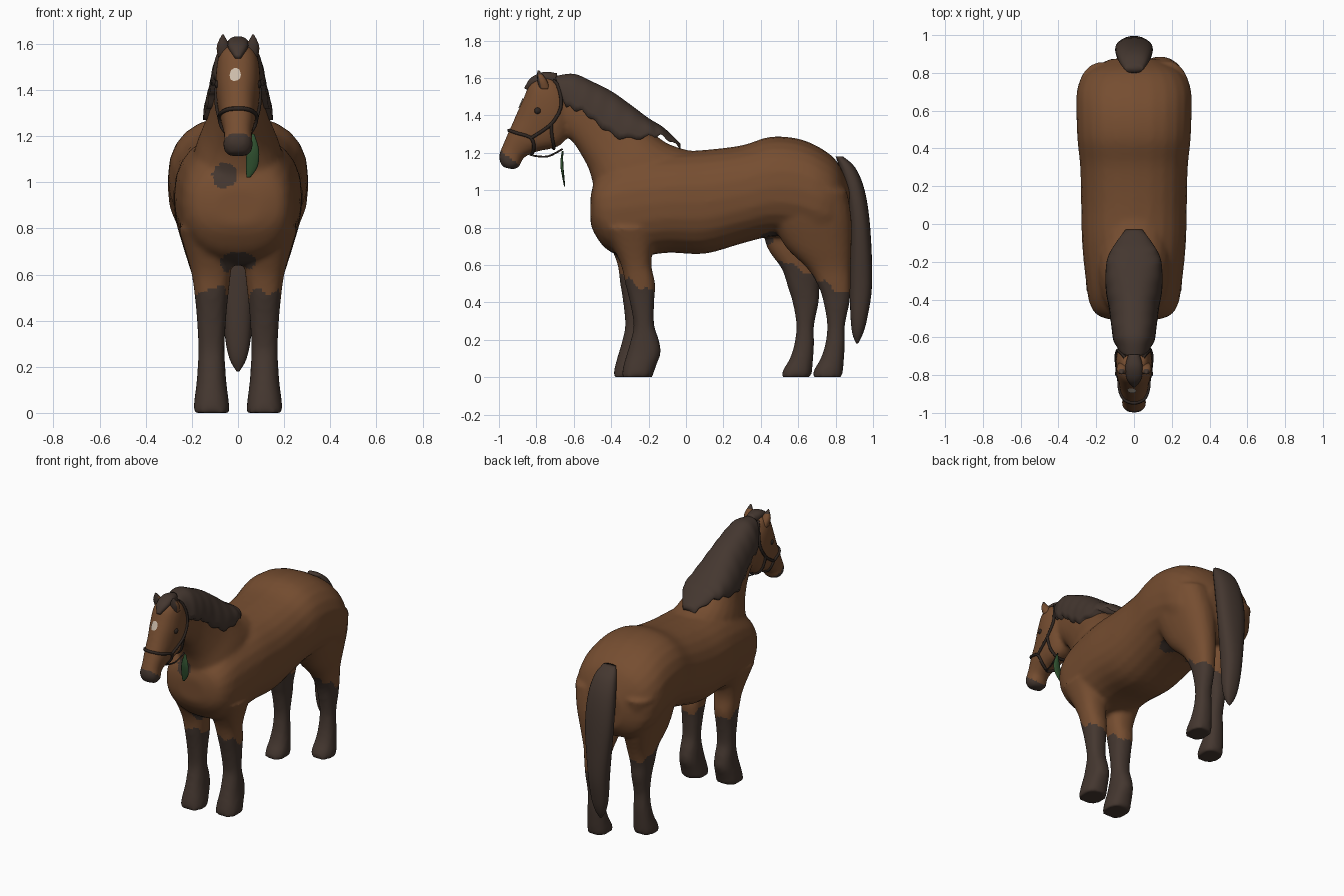
import bpy, bmesh, math
from mathutils import Vector
from mathutils.bvhtree import BVHTree

if bpy.data.objects.get("Cube"):
    bpy.data.objects.remove(bpy.data.objects["Cube"])


def material(name, r, g, b):
    mat = bpy.data.materials.new(name)
    mat.use_nodes = True
    mat.diffuse_color = (r, g, b, 1)
    shader = mat.node_tree.nodes["Principled BSDF"]
    shader.inputs["Base Color"].default_value = (r, g, b, 1)
    shader.inputs["Roughness"].default_value = 0.8
    return mat


BROWN = material("bay brown", .18, .075, .03)
DARK = material("dark hair", .058, .038, .029)
LEATHER = material("dark leather", .028, .019, .015)
WHITE = material("cream white", .6, .5, .4)
GREEN = material("leaf green", .03, .085, .03)


def blend(rows, steps=4):
    """Catmull-Rom interpolation between rows of numbers."""
    out = []
    for i in range(len(rows) - 1):
        a, b, c, d = (rows[max(i - 1, 0)], rows[i], rows[i + 1],
                      rows[min(i + 2, len(rows) - 1)])
        for s in range(steps):
            t = s / steps
            out.append([q + t * (r - p) / 2
                        + t * t * (p - 2.5 * q + 2 * r - w / 2)
                        + t ** 3 * (w - p + 3 * (q - r)) / 2
                        for p, q, r, w in zip(a, b, c, d)])
    return out + [list(rows[-1])]


def loft(bm, rows, arch=False, sides=24, power=.85):
    """Skin rings; a row is y, z, y, z of two opposite points, half width, x."""
    rings = []
    for y1, z1, y2, z2, wide, cx in rows:
        ring = []
        for k in range(sides):
            a = math.pi * (k / (sides - 1) - .5) if arch else math.tau * k / sides
            c, s = (math.copysign(abs(v) ** power, v)
                    for v in (math.cos(a), math.sin(a)))
            t = c if arch else (c + 1) / 2
            ring.append(bm.verts.new((cx + wide * s, y2 + (y1 - y2) * t,
                                      z2 + (z1 - z2) * t)))
        rings.append(ring)
    for lower, upper in zip(rings, rings[1:]):
        for k in range(sides):
            n = (k + 1) % sides
            bm.faces.new((lower[k], lower[n], upper[n], upper[k]))
    bm.faces.new(rings[0])
    bm.faces.new(rings[-1])


def finish(name, bm, *mats):
    bmesh.ops.recalc_face_normals(bm, faces=bm.faces)
    mesh = bpy.data.meshes.new(name)
    bm.to_mesh(mesh)
    bm.free()
    for m in mats:
        mesh.materials.append(m)
    mesh.shade_smooth()
    obj = bpy.data.objects.new(name, mesh)
    bpy.context.collection.objects.link(obj)
    return obj


# Body: trunk, neck, head and legs fused into one skin
bm = bmesh.new()
trunk = [(-.51, .97, .82, .1), (-.485, 1.05, .76, .19), (-.42, 1.12, .68, .235),
         (-.3, 1.18, .64, .255), (-.1, 1.205, .665, .275), (.1, 1.215, .66, .28),
         (.3, 1.24, .715, .285), (.45, 1.285, .75, .3), (.6, 1.275, .74, .305),
         (.72, 1.225, .7, .3), (.81, 1.15, .7, .25), (.875, 1.02, .78, .12)]
loft(bm, blend([(y, top, y, low, w, 0) for y, top, low, w in trunk]))

neck = [(.07, 1.2, -.4, .75, .2), (-.1, 1.25, -.48, .97, .19),
        (-.25, 1.37, -.515, 1.1, .14), (-.42, 1.5, -.555, 1.18, .105),
        (-.55, 1.58, -.6, 1.25, .088), (-.68, 1.59, -.65, 1.3, .075)]
loft(bm, blend([r + (0,) for r in neck]))

head = [(-.76, 1.61, -.66, 1.56, .06), (-.83, 1.575, -.62, 1.46, .09),
        (-.87, 1.49, -.62, 1.34, .097), (-.91, 1.4, -.67, 1.24, .086),
        (-.945, 1.32, -.8, 1.205, .072), (-.98, 1.24, -.87, 1.17, .06),
        (-1, 1.18, -.89, 1.125, .065), (-.985, 1.125, -.925, 1.11, .042)]
loft(bm, blend([r + (0,) for r in head]))

front_leg = [(.8, -.45, -.15, .12), (.62, -.355, -.185, .088), (.5, -.325, -.165, .072),
             (.4, -.3, -.17, .063), (.28, -.28, -.17, .057), (.2, -.295, -.145, .06),
             (.13, -.315, -.135, .065), (.06, -.335, -.16, .074), (0, -.345, -.18, .08)]
hind_leg = [(1, .45, .86, .14), (.85, .46, .885, .13), (.7, .53, .885, .105),
            (.58, .65, .88, .08), (.48, .71, .88, .066), (.4, .735, .875, .057),
            (.28, .755, .85, .05), (.18, .745, .85, .054), (.1, .72, .845, .062),
            (.04, .685, .84, .07), (0, .675, .835, .072)]
for side in (1, -1):
    for leg, stride in ((front_leg, -.045), (hind_leg, -.165)):
        rows = []
        for z, y1, y2, w in leg:
            # the right legs stand a little further forward
            dy = stride * min(1, (leg[0][0] - z) / .5) if side < 0 else 0
            rows.append((y1 + dy, z, y2 + dy, z, w, side * (.115 + .12 * max(0, z - .6))))
        loft(bm, blend(rows))

raw = finish("body_cage", bm)
remesh = raw.modifiers.new("fuse", "REMESH")
remesh.mode = "VOXEL"
remesh.voxel_size = .014
soften = raw.modifiers.new("soften", "SMOOTH")
soften.iterations = 5
bpy.context.view_layer.update()
skin = bpy.data.meshes.new_from_object(
    raw.evaluated_get(bpy.context.evaluated_depsgraph_get()))
bpy.data.objects.remove(raw)
skin.name = "body"
body = bpy.data.objects.new("body", skin)
bpy.context.collection.objects.link(body)
skin.materials.clear()
skin.materials.append(BROWN)
skin.materials.append(DARK)
skin.shade_smooth()

# Dark stockings, muzzle and small patches in the coat
patches = [(Vector(p), r) for p, r in (
    ((-.06, -.5, 1.03), .055), ((0, -.38, .65), .075),
    ((.1, .46, .76), .06), ((-.1, .46, .76), .06))]
for face in skin.polygons:
    x, y, z = c = face.center
    edge = .5 - .55 * (y - (-.27 if y < .2 else .75)) + .015 * math.sin(60 * y + 40 * x)
    stocking = z < edge and z < .62
    muzzle = y < -.86 and z < 1.215 - .75 * (y + 1)
    spot = any((c - p).length < r for p, r in patches)
    face.material_index = int(stocking or muzzle or spot)

tree = BVHTree.FromPolygons([v.co for v in skin.vertices],
                            [tuple(p.vertices) for p in skin.polygons])


def snap(point, lift):
    spot, normal, _, _ = tree.find_nearest(Vector(point))
    return spot + normal * lift


# Mane: draped over the crest with a ragged lower edge
bm = bmesh.new()
mane = [(-.7, 1.61, -.66, 1.47, .08), (-.6, 1.622, -.62, 1.44, .108),
        (-.5, 1.58, -.54, 1.41, .12), (-.4, 1.53, -.45, 1.335, .132),
        (-.3, 1.46, -.34, 1.275, .15), (-.2, 1.385, -.2, 1.285, .145),
        (-.12, 1.335, -.12, 1.285, .11), (-.03, 1.25, -.03, 1.22, .045)]
rows = blend([r + (0,) for r in mane], 6)
for i, row in enumerate(rows):
    row[3] += .01 * math.sin(i * 1.3)
loft(bm, rows, arch=True)
finish("mane", bm, DARK)

# Tail
bm = bmesh.new()
tail = [(1.18, .8, .84, .045), (1.12, .82, .905, .075), (1, .85, .955, .095),
        (.8, .875, .985, .098), (.5, .875, .995, .07), (.32, .88, .97, .055),
        (.23, .89, .945, .035), (.18, .91, .92, .006)]
loft(bm, blend([(y1, z, y2, z, w, 0) for z, y1, y2, w in tail]))
finish("tail", bm, DARK)

# Forelock
bm = bmesh.new()
loft(bm, blend([(-.69, 1.625, -.69, 1.56, .03, 0), (-.76, 1.632, -.74, 1.57, .045, 0),
                (-.83, 1.6, -.8, 1.56, .04, 0), (-.865, 1.545, -.84, 1.53, .012, 0)]))
finish("forelock", bm, DARK)

# Ears with dark inner faces, and eyes
for side, label in ((1, "left"), (-1, "right")):
    bm = bmesh.new()
    loft(bm, blend([(-.785, 1.54, -.725, 1.54, .026, side * .06),
                    (-.795, 1.59, -.745, 1.59, .028, side * .064),
                    (-.795, 1.64, -.785, 1.64, .004, side * .066)]), sides=12)
    ear = finish(label + "_ear", bm, BROWN, DARK)
    for face in ear.data.polygons:
        face.material_index = int(face.normal.y < -.4 or face.center.z > 1.62)
    bm = bmesh.new()
    bmesh.ops.create_uvsphere(bm, u_segments=16, v_segments=8, radius=.022)
    for v in bm.verts:
        v.co = v.co * .9 + snap((side * .12, -.8, 1.425), -.01)
    finish(label + "_eye", bm, LEATHER)

# White star on the forehead, a thin plate following the skin
bm = bmesh.new()
rim = []
for k in range(16):
    a = math.tau * k / 16
    rim.append(bm.verts.new(snap((-.015 + .03 * math.cos(a), -.9,
                                  1.475 + .034 * math.sin(a)), .005)))
middle = bm.verts.new(snap((-.015, -.9, 1.475), .006))
for k in range(16):
    bm.faces.new((middle, rim[k], rim[(k + 1) % 16]))
finish("forehead_star", bm, WHITE)


def cord(name, points, radius, mat):
    curve = bpy.data.curves.new(name, "CURVE")
    curve.dimensions = "3D"
    curve.bevel_depth = radius
    curve.bevel_resolution = 2
    line = curve.splines.new("POLY")
    line.points.add(len(points) - 1)
    for p, co in zip(line.points, points):
        p.co = (*co, 1)
    curve.materials.append(mat)
    obj = bpy.data.objects.new(name, curve)
    bpy.context.collection.objects.link(obj)


# Bridle straps laid on the head
straps = {"noseband": [(0, -.96, 1.325), (.06, -.92, 1.31), (.1, -.83, 1.275),
                       (.07, -.81, 1.2), (0, -.82, 1.17)],
          "cheek_strap": [(.1, -.83, 1.275), (.12, -.72, 1.35), (.12, -.66, 1.44),
                          (.1, -.665, 1.53), (.05, -.7, 1.61)],
          "jaw_strap": [(.12, -.72, 1.35), (.1, -.71, 1.27), (0, -.7, 1.2)]}
for name, path in straps.items():
    for side, label in ((1, "left_"), (-1, "right_")):
        cord(label + name, [snap((side * x, y, z), .003) for x, y, z in blend(path, 6)],
             .009, LEATHER)

# Lead cord from the chin to the hanging leaf
cord("lead_cord", blend([(.02, -.82, 1.185), (.045, -.74, 1.18), (.06, -.66, 1.22)]),
     .005, LEATHER)
bm = bmesh.new()
loft(bm, blend([(-.664, 1.21, -.656, 1.21, .006, .065), (-.672, 1.14, -.656, 1.14, .026, .065),
                (-.662, 1.07, -.65, 1.07, .026, .06), (-.652, 1.02, -.646, 1.02, .008, .045)]),
     sides=8)
finish("leaf", bm, GREEN)
